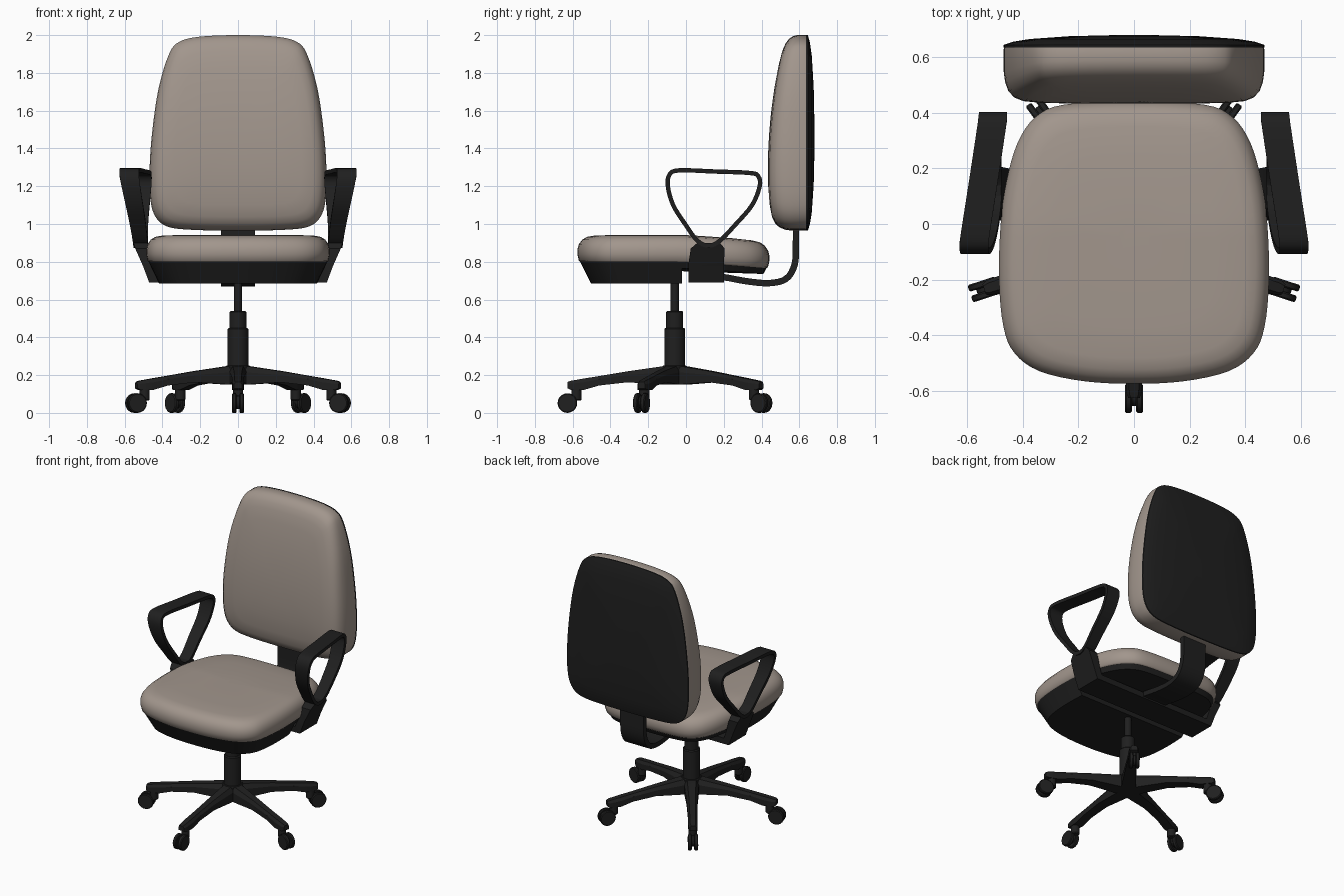
import bpy, bmesh, math
from mathutils import Vector

if "Cube" in bpy.data.objects:
    bpy.data.objects.remove(bpy.data.objects["Cube"])


def material(name, col):
    m = bpy.data.materials.new(name)
    m.diffuse_color = (*col, 1)
    m.use_nodes = True
    m.node_tree.nodes["Principled BSDF"].inputs["Base Color"].default_value = m.diffuse_color
    return m


BEIGE = material("taupe fabric", (0.36, 0.305, 0.265))
BLACK = material("black plastic", (0.014, 0.014, 0.014))


def loft(name, rings, mat, wrap=False, angle=40):
    """Skin equal-sized rings; cap the ends unless the rings wrap round."""
    bm = bmesh.new()
    vs = [[bm.verts.new(p) for p in r] for r in rings]
    n = len(vs[0])
    for i in range(len(vs) if wrap else len(vs) - 1):
        a, b = vs[i], vs[(i + 1) % len(vs)]
        for j in range(n):
            k = (j + 1) % n
            bm.faces.new((a[j], a[k], b[k], b[j]))
    if not wrap:
        bm.faces.new(vs[0])
        bm.faces.new(vs[-1])
    bmesh.ops.recalc_face_normals(bm, faces=bm.faces)
    me = bpy.data.meshes.new(name)
    bm.to_mesh(me)
    bm.free()
    me.materials.append(mat)
    ob = bpy.data.objects.new(name, me)
    bpy.context.collection.objects.link(ob)
    bpy.ops.object.select_all(action='DESELECT')
    ob.select_set(True)
    bpy.context.view_layer.objects.active = ob
    bpy.ops.object.shade_smooth_by_angle(angle=math.radians(angle))
    return ob


def spline(pts, closed=True, sub=4):
    """Catmull-Rom curve through 2D points."""
    P = [Vector(p) for p in pts]
    n = len(P)
    get = (lambda i: P[i % n]) if closed else (lambda i: P[max(0, min(n - 1, i))])
    out = []
    for i in range(n if closed else n - 1):
        a, b, c, d = get(i - 1), get(i), get(i + 1), get(i + 2)
        for s in range(sub):
            t = s / sub
            out.append(0.5 * (2 * b + (c - a) * t + (2 * a - 5 * b + 4 * c - d) * t * t
                              + (3 * b - a - 3 * c + d) * t ** 3))
    if not closed:
        out.append(P[-1])
    return out


def mirrored(half):
    return spline(half + [(-x, y) for x, y in half[-2:0:-1]])


def ribbon(name, path, xc, w, t, closed):
    """Flat band following a (y, z) path, wide in x."""
    rings = []
    n = len(path)
    for i, p in enumerate(path):
        a = path[(i - 1) % n] if closed else path[max(i - 1, 0)]
        b = path[(i + 1) % n] if closed else path[min(i + 1, n - 1)]
        d = (b - a).normalized()
        nrm = Vector((-d.y, d.x)) * t
        x, h = xc(*p), w(*p)
        rings.append([(x + sx * h, p.x + sn * nrm.x, p.y + sn * nrm.y)
                      for sx, sn in ((-1, -1), (1, -1), (1, 1), (-1, 1))])
    return loft(name, rings, BLACK, wrap=closed)


def cylinder(name, c, r, h, axis=(0, 0, 1), n=24):
    """Cylinder centred on c along any axis, with a small chamfer."""
    q = Vector((0, 0, 1)).rotation_difference(Vector(axis))
    ch = min(0.006, h * 0.2)
    prof = ((r - ch, -h / 2), (r, -h / 2 + ch), (r, h / 2 - ch), (r - ch, h / 2))
    rings = [[Vector(c) + q @ Vector((k * math.cos(2 * math.pi * i / n),
                                      k * math.sin(2 * math.pi * i / n), z))
              for i in range(n)] for k, z in prof]
    return loft(name, rings, BLACK, angle=30)


def box(name, lo, hi):
    return loft(name, [[(x, y, z) for x, y in ((lo[0], lo[1]), (hi[0], lo[1]),
                                               (hi[0], hi[1]), (lo[0], hi[1]))]
                       for z in (lo[2], hi[2])], BLACK)


CY = -0.06  # centre line of column and seat in y

# Seat cushion and the shell under it
seat_line = mirrored([(0, -0.575), (0.18, -0.566), (0.34, -0.53), (0.43, -0.465), (0.47, -0.37),
                      (0.486, -0.2), (0.48, 0), (0.46, 0.15), (0.42, 0.29), (0.355, 0.385),
                      (0.25, 0.43), (0, 0.442)])


def seat_ring(s, z, ymax=9):
    out = []
    for p in seat_line:
        y = min(CY + (p.y - CY) * s, ymax)
        out.append((p.x * s, y, z - 0.085 * max(0, y + 0.02) ** 1.2))
    return out


loft("seat_cushion", [seat_ring(*r) for r in (
    (0.965, 0.797), (0.985, 0.805), (1, 0.84), (1, 0.865), (0.985, 0.893), (0.95, 0.917),
    (0.9, 0.932), (0.82, 0.939), (0.6, 0.942), (0.35, 0.942), (0.12, 0.942))], BEIGE, angle=60)
loft("seat_shell_rear", [seat_ring(0.972, 0.802), seat_ring(0.935, 0.766)], BLACK)
loft("seat_shell_front", [seat_ring(0.975, 0.802, -0.02), seat_ring(0.86, 0.685, -0.02)], BLACK)

# Backrest cushion and its rear shell
back_line = mirrored([(0, 2.0), (0.2, 1.992), (0.31, 1.965), (0.365, 1.9), (0.42, 1.72),
                      (0.453, 1.5), (0.468, 1.3), (0.464, 1.13), (0.435, 1.035), (0.37, 0.985),
                      (0.24, 0.969), (0, 0.965)])
BZ = 1.45


def front_y(z):
    return 0.433 + (0.17 * (z - 1.27) ** 2 if z > 1.27 else 0.25 * (1.27 - z) ** 2)


def back_ring(s, f=None, y=0):
    out = []
    for p in back_line:
        z = BZ + (p.y - BZ) * s
        out.append((p.x * s, y if f is None else 0.64 + (front_y(z) - 0.64) * f, z))
    return out


loft("backrest_cushion", [back_ring(s, f) for s, f in (
    (0.995, 0), (1, 0.05), (1, 0.45), (0.99, 0.62), (0.965, 0.78), (0.92, 0.89),
    (0.85, 0.955), (0.72, 0.985), (0.5, 0.997), (0.3, 1), (0.1, 1))], BEIGE, angle=60)
loft("backrest_shell", [back_ring(s, None, y) for s, y in (
    (1, 0.636), (1, 0.645), (0.93, 0.656), (0.8, 0.666), (0.5, 0.676), (0.15, 0.68))], BLACK)

# Curved bar from seat to backrest
ribbon("backrest_bar", spline([(0.1, 0.72), (0.2, 0.718), (0.32, 0.697), (0.44, 0.687),
                               (0.53, 0.71), (0.575, 0.785), (0.582, 0.9), (0.582, 1.05)], False),
       lambda y, z: 0, lambda y, z: 0.09, 0.017, False)

# Armrests: loop, bracket, and the crossbar joining both sides
box("arm_crossbar", (-0.45, 0.012, 0.69), (0.45, 0.2, 0.73))
arm_path = spline([(0.12, 0.885), (0.06, 0.912), (-0.005, 1.0), (-0.068, 1.1), (-0.096, 1.2),
                   (-0.087, 1.262), (-0.035, 1.284), (0.15, 1.278), (0.34, 1.27), (0.383, 1.252),
                   (0.39, 1.2), (0.35, 1.1), (0.26, 0.995), (0.18, 0.912)])
for side, s in (("left", -1), ("right", 1)):
    def arm_x(y, z):
        k = (z - 0.885) / 0.39
        return s * (0.515 + k * (0.05 - 0.15 * y))

    ribbon("armrest_" + side, arm_path, arm_x,
           lambda y, z: 0.038 + 0.014 * min(1, (z - 0.885) / 0.39), 0.0115, True)
    loft("arm_bracket_" + side, [
        [(s * (x + a * w), y0 if b < 0 else y1, z) for a, b in ((-1, -1), (1, -1), (1, 1), (-1, 1))]
        for z, x, w, y0, y1 in ((0.69, 0.445, 0.025, 0.012, 0.2), (0.78, 0.477, 0.027, 0.012, 0.2),
                                (0.87, 0.51, 0.034, 0.025, 0.205), (0.9, 0.516, 0.038, 0.06, 0.18))],
        BLACK)

# Gas column
cylinder("column_rod", (0, CY, 0.61), 0.022, 0.17)
cylinder("column_sleeve", (0, CY, 0.48), 0.045, 0.12)
cylinder("column_tube", (0, CY, 0.32), 0.055, 0.26)
cylinder("base_hub", (0, CY, 0.2), 0.066, 0.1)

# Five-star base with twin-wheel casters
for i in range(5):
    a = math.radians(-90 + 72 * i)
    d, t = Vector((math.cos(a), math.sin(a), 0)), Vector((-math.sin(a), math.cos(a), 0))
    at = lambda r, u, z: Vector((0, CY, z)) + d * r + t * u
    loft(f"base_leg_{i + 1}", [
        [at(r, -w, lo), at(r, w, lo), at(r, w, (lo + 2 * hi) / 3), at(r, w * 0.6, hi),
         at(r, -w * 0.6, hi), at(r, -w, (lo + 2 * hi) / 3)]
        for r, lo, hi, w in ((0.0, 0.15, 0.25, 0.05), (0.06, 0.15, 0.247, 0.046),
                             (0.25, 0.162, 0.22, 0.035), (0.4, 0.145, 0.195, 0.03),
                             (0.48, 0.122, 0.182, 0.031), (0.55, 0.122, 0.17, 0.028),
                             (0.567, 0.13, 0.164, 0.02))], BLACK, angle=30)
    cylinder(f"caster_stem_{i + 1}", at(0.52, 0, 0.1), 0.027, 0.07, n=16)
    cylinder(f"caster_core_{i + 1}", at(0.56, 0, 0.056), 0.035, 0.04, t, 16)
    for side, u in (("a", -0.02), ("b", 0.02)):
        cylinder(f"caster_wheel_{i + 1}{side}", at(0.568, u, 0.052), 0.052, 0.025, t, 20)
